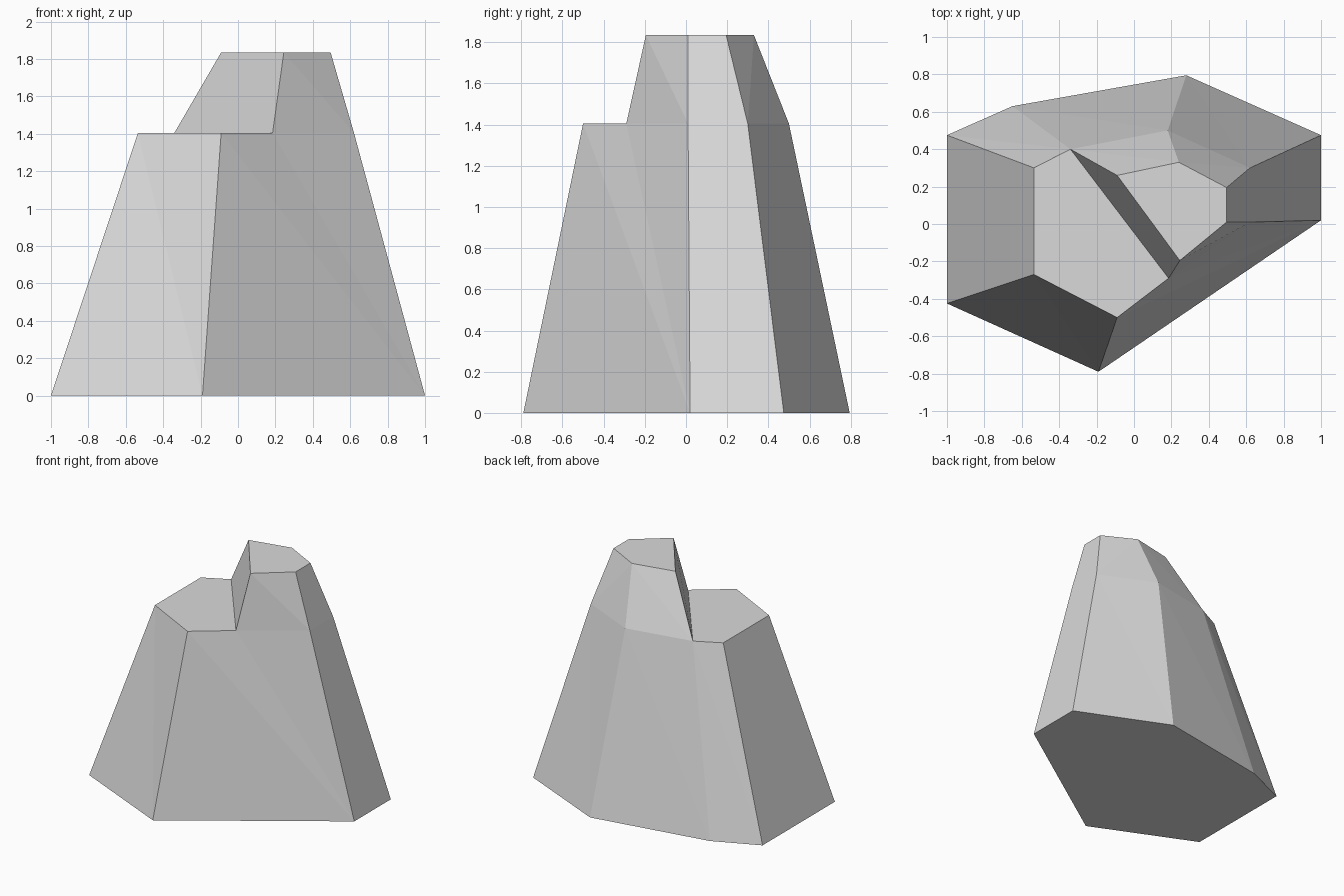
import bpy
import bmesh

# Remove the default object
cube = bpy.data.objects.get("Cube")
if cube:
    bpy.data.objects.remove(cube, do_unlink=True)

# Stone colour
stone = bpy.data.materials.new("grey stone")
stone.use_nodes = True
GREY = (0.7, 0.7, 0.7, 1)
stone.diffuse_color = GREY
shader = next(n for n in stone.node_tree.nodes if n.type == "BSDF_PRINCIPLED")
shader.inputs["Base Color"].default_value = GREY
shader.inputs["Roughness"].default_value = 0.9

bm = bmesh.new()


def ring(points, height):
    """Outline of the rock at one height, counter-clockwise from above."""
    return [bm.verts.new((x, y, height)) for x, y in points]


# Outlines: ground, ledge and summit
base = ring([(-1, -0.425), (-0.19, -0.79), (1, 0.02), (1, 0.475),
             (0.28, 0.795), (-0.65, 0.63), (-1, 0.475)], 0)
ledge = ring([(-0.535, -0.27), (-0.09, -0.5), (0.185, -0.29), (0.62, 0.01),
              (0.62, 0.3), (0.18, 0.5), (-0.34, 0.4), (-0.535, 0.3)], 1.405)
summit = ring([(0.245, -0.195), (0.495, 0.01), (0.495, 0.195),
               (0.24, 0.33), (-0.09, 0.26)], 1.835)


def facets(lower, upper, steps):
    """Wall of triangles: L steps along the lower ring, U along the upper."""
    i = j = 0
    for step in steps:
        a, b = lower[i % len(lower)], upper[j % len(upper)]
        if step == "L":
            i += 1
            c = lower[i % len(lower)]
        else:
            j += 1
            c = upper[j % len(upper)]
        bm.faces.new((a, c, b))


# Lower slopes all around
facets(base, ledge, "LU" + "LUU" + "LU" * 5)

# Upper slopes, closed by the inner wall above the ledge
facets(ledge[2:7], summit, "LULUULLU")
bm.faces.new((ledge[6], ledge[2], summit[0], summit[4]))

# Flat tops and underside
bm.faces.new((ledge[0], ledge[1], ledge[2], ledge[6], ledge[7]))
bm.faces.new(summit)
bm.faces.new(base[::-1])
bmesh.ops.recalc_face_normals(bm, faces=bm.faces[:])

mesh = bpy.data.meshes.new("rock")
bm.to_mesh(mesh)
bm.free()
mesh.materials.append(stone)
rock = bpy.data.objects.new("rock", mesh)
bpy.context.collection.objects.link(rock)
